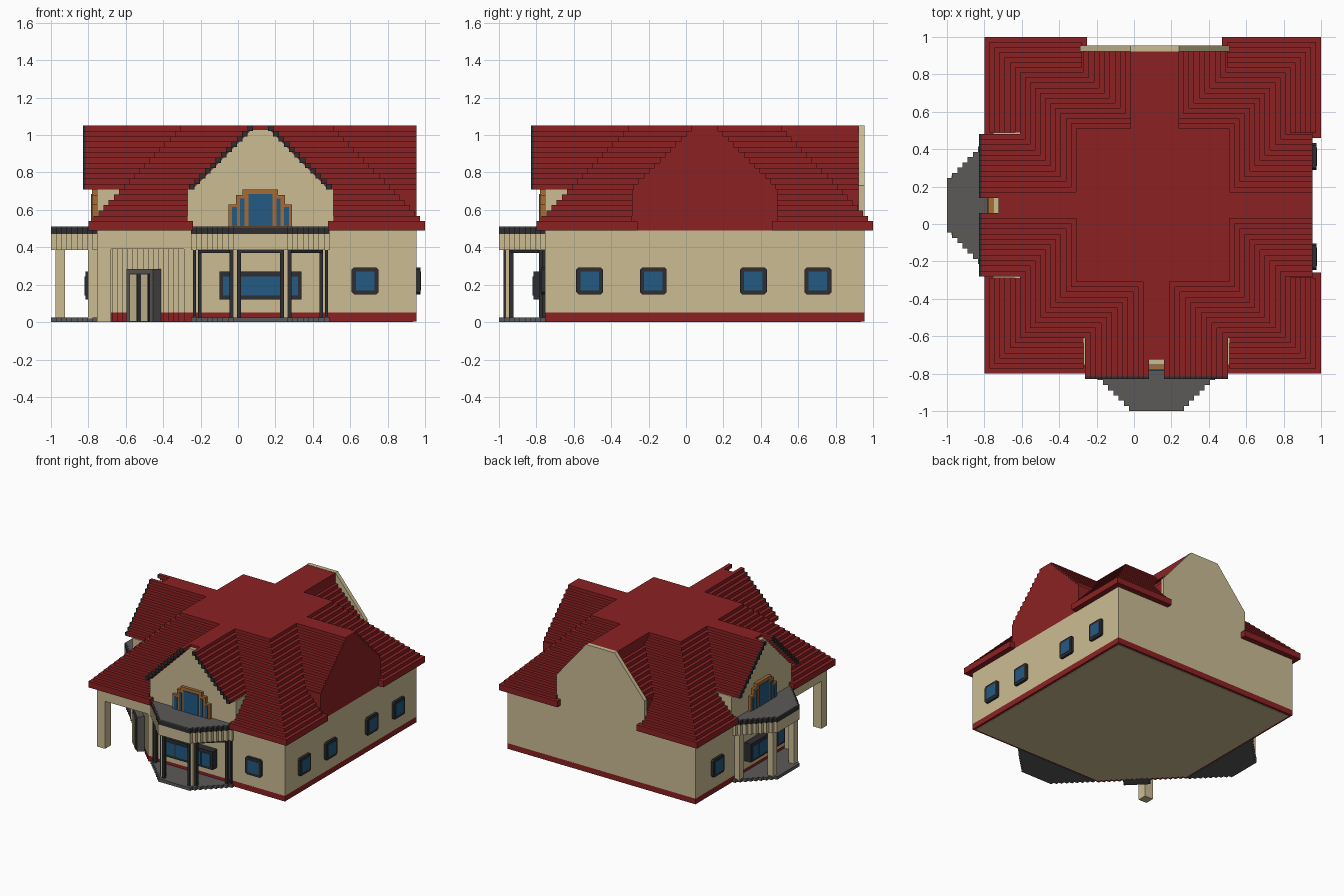
import bpy, bmesh

if "Cube" in bpy.data.objects:
    bpy.data.objects.remove(bpy.data.objects["Cube"])

def material(name, r, g, b):
    lin = lambda c: (c / 255 / 12.92) if c < 11 else ((c / 255 + 0.055) / 1.055) ** 2.4
    m = bpy.data.materials.new(name)
    m.diffuse_color = (lin(r), lin(g), lin(b), 1)
    m.use_nodes = True
    m.node_tree.nodes["Principled BSDF"].inputs["Base Color"].default_value = m.diffuse_color
    return m

RED = material("roof red", 139, 33, 35)
BEIGE = material("wall beige", 203, 188, 148)
DARK = material("dark trim", 46, 46, 49)
GREY = material("porch grey", 92, 88, 88)
BLUE = material("glass blue", 35, 90, 130)
WOOD = material("wood orange", 168, 108, 52)

# Side frames: origin, direction along the wall (u), outward direction (d)
q = 0.7071
WORLD = ((0, 0), (1, 0), (0, 1))
FRONT = ((0.12, 0), (1, 0), (0, -1))
LEFT = ((0, 0.10), (0, 1), (-1, 0))
RIGHT = ((0, 0.10), (0, 1), (1, 0))
BACK = ((0.11, 0), (1, 0), (0, 1))
CORNER = ((-0.49, -0.555), (q, -q), (-q, -q))

def part(name, mat, solids):
    """Each solid is (side, outline, low, high, upright); upright outlines are (u, z)."""
    bm = bmesh.new()
    for (o, U, D), outline, lo, hi, upright in solids:
        rings = []
        for t in (lo, hi):
            ring = []
            for a, b in outline:
                u, d, z = (a, t, b) if upright else (a, b, t)
                ring.append(bm.verts.new((o[0] + u * U[0] + d * D[0],
                                          o[1] + u * U[1] + d * D[1], z)))
            rings.append(ring)
        n = len(outline)
        bm.faces.new(rings[0])
        bm.faces.new(rings[1][::-1])
        for i in range(n):
            j = (i + 1) % n
            bm.faces.new((rings[0][j], rings[0][i], rings[1][i], rings[1][j]))
    bmesh.ops.recalc_face_normals(bm, faces=bm.faces)
    me = bpy.data.meshes.new(name)
    bm.to_mesh(me)
    bm.free()
    me.materials.append(mat)
    ob = bpy.data.objects.new(name, me)
    bpy.context.collection.objects.link(ob)
    return ob

def box(side, u0, u1, d0, d1, z0, z1):
    return (side, [(u0, d0), (u1, d0), (u1, d1), (u0, d1)], z0, z1, False)

def mirrored(half):
    return half + [(-u, v) for u, v in reversed(half)]

A, B, C = -0.755, 0.955, -0.29      # wall limits and start of the cut corner

def house_outline(inset=0):
    a, b, c, n = A + inset, B - inset, C + inset, 17
    s = (c - a) / n
    pts = [(b, a), (b, b), (a, b), (a, c)]
    for k in range(n):
        pts += [(a + s * (k + 1), c - s * k), (a + s * (k + 1), c - s * (k + 1))]
    return pts

# Walls with stepped entrance corner
part("floor", BEIGE, [(WORLD, house_outline(0.02), 0, 0.004, False)])
part("base_band", RED, [(WORLD, house_outline(), 0.004, 0.05, False)])
part("walls", BEIGE, [(WORLD, house_outline(), 0.05, 0.39, False)])
part("upper_walls", BEIGE, [box(WORLD, A, B, A, B, 0.39, 0.49)])
part("corner_pillar", BEIGE, [box(WORLD, A, -0.68, A, -0.68, 0, 0.39)])

# Entrance door on the cut corner
part("door_frame", GREY, [box(CORNER, -0.1, 0.1, -0.04, 0.05, 0, 0.285)])
part("door_panel", DARK, [box(CORNER, -0.075, 0.075, 0.045, 0.054, 0.004, 0.26)])
part("door_leaves", BEIGE, [box(CORNER, s - 0.024, s + 0.024, 0.05, 0.058, 0.004, 0.255)
                            for s in (-0.042, 0.042)])

# Stepped roof: hip square joined with four gable arms
M, DZ, N = 0.1, 0.51 / 18, 18

def gable_half(z):
    return min(0.39, 0.07 + (0.54 + DZ * (N - 1)) - z)

def roof_outline(h, g, gb, front):
    x0, x1 = M - h, M + h
    fl, fr, bl, br = 0.12 - g, 0.12 + g, 0.11 - gb, 0.11 + gb
    s0, s1 = 0.10 - g, 0.10 + g
    return [(x0, x0), (fl, x0), (fl, front), (fr, front), (fr, x0), (x1, x0),
            (x1, s0), (B, s0), (B, s1), (x1, s1), (x1, x1),
            (br, x1), (br, 0.925), (bl, 0.925), (bl, x1), (x0, x1),
            (x0, s1), (front, s1), (front, s0), (x0, s0)]

roof = [(WORLD, roof_outline(0.9, 0.36, 0.36, -0.6), 0.49, 0.54, False)]
overhang, verge = [], []
for i in range(N):
    z = 0.54 + DZ * i
    g = gable_half(z)
    end = -0.6 if z < 0.7 else -0.725
    roof.append((WORLD, roof_outline(0.9 - 0.0272 * (i + 1), g, max(g, 0.13), end),
                 z, z + DZ, False))
    if z > 0.7:
        for side in (FRONT, LEFT):
            for s in (-1, 1):
                overhang.append(box(side, s * (g - 0.03), s * g, 0.72, 0.815, z, z + DZ))
                verge.append(box(side, s * (g - 0.03), s * g, 0.815, 0.828, z, z + DZ))
part("roof", RED, roof)
part("gable_overhang", RED, overhang)
part("gable_verge", DARK, verge)

# Gable walls
gable = mirrored([(0.375, 0.70), (0.05, 1.03)])
part("gable_walls", BEIGE, [(s, gable, 0.72, 0.755, True) for s in (FRONT, LEFT)])
part("gable_sides", BEIGE, [box(s, -0.39, 0.39, 0.59, 0.755, 0.49, 0.712)
                            for s in (FRONT, LEFT)])
part("back_gable", BEIGE, [(BACK, mirrored([(0.40, 0.48), (0.40, 0.73), (0.13, 1.052)]),
                            0.922, 0.955, True)])

# Porches with balconies, front and left
K = 9
half = []
for k in range(K):
    w = 0.37 - 0.028 * k
    half += [(w, 0.75 + 0.25 * k / K), (w, 0.75 + 0.25 * (k + 1) / K)]
porch = mirrored(half)
for name, side in (("front", FRONT), ("left", LEFT)):
    part(name + "_porch_floor", GREY, [(side, porch, 0, 0.025, False)])
    part(name + "_balcony_fascia", BEIGE, [(side, porch, 0.385, 0.47, False)])
    part(name + "_balcony_rim", DARK, [(side, porch, 0.47, 0.505, False)])
    part(name + "_balcony_deck", GREY, [(side, porch, 0.505, 0.512, False)])

    # Bay window under the balcony
    part(name + "_bay_frame", DARK, [box(side, -0.22, 0.22, 0.75, 0.815, 0.12, 0.27)])
    part(name + "_bay_glass", BLUE, [box(side, u0, u1, 0.81, 0.82, 0.142, 0.245)
                                     for u0, u1 in ((-0.2, -0.125), (-0.115, 0.115), (0.125, 0.2))])

    # Arched balcony door
    arch = mirrored([(0.17, 0.5), (0.17, 0.63), (0.13, 0.63), (0.13, 0.68),
                     (0.095, 0.68), (0.095, 0.71)])
    part(name + "_balcony_door_frame", WOOD, [(side, arch, 0.75, 0.78, True)])
    glass = [box(side, -0.065, 0.065, 0.775, 0.785, 0.513, 0.685)]
    for s in (-1, 1):
        glass += [box(side, s * 0.085, s * 0.108, 0.775, 0.785, 0.513, 0.66),
                  box(side, s * 0.125, s * 0.152, 0.775, 0.785, 0.513, 0.615)]
    part(name + "_balcony_door_glass", BLUE, glass)

# Front porch: dark trimmed posts and beams; left porch: plain posts
posts, cores, beams = [], [], [box(FRONT, -0.125, 0.125, 0.955, 0.975, 0.37, 0.386)]
left_posts = []
for s in (-1, 1):
    for u, d in ((0.325, 0.775), (0.155, 0.935), (0.115, 0.965)):
        posts.append(box(FRONT, s * (u - 0.01), s * (u + 0.01), d - 0.012, d + 0.012, 0.02, 0.386))
    posts.append(box(FRONT, s * 0.345, s * 0.36, 0.75, 0.77, 0.02, 0.46))
    cores.append(box(FRONT, s * 0.122, s * 0.148, 0.925, 0.965, 0.02, 0.386))
    beams.append((FRONT, [(s * 0.155, 0.945), (s * 0.335, 0.785), (s * 0.32, 0.77),
                          (s * 0.14, 0.93)], 0.37, 0.386, False))
    for u, d in ((0.135, 0.95), (0.325, 0.777)):
        left_posts.append(box(LEFT, s * (u - 0.025), s * (u + 0.025), d - 0.025, d + 0.025, 0.02, 0.386))
part("front_porch_posts", DARK, posts)
part("front_porch_post_cores", BEIGE, cores)
part("front_porch_beams", DARK, beams)
part("left_porch_posts", BEIGE, left_posts)

# Plain windows: (side, position along wall, wall distance)
spots = [(RIGHT, y - 0.10, B) for y in (-0.515, -0.175, 0.36, 0.705)]
spots += [(FRONT, 0.56, -A), (LEFT, 0.58, -A)]
frames, panes = [], []
for side, u, d in spots:
    outline = [(u + su * a, 0.22 + sz * b) for su, sz, a, b in
               ((1, 1, 0.072, 0.06), (1, 1, 0.06, 0.072), (-1, 1, 0.06, 0.072), (-1, 1, 0.072, 0.06),
                (-1, -1, 0.072, 0.06), (-1, -1, 0.06, 0.072), (1, -1, 0.06, 0.072), (1, -1, 0.072, 0.06))]
    frames.append((side, outline, d - 0.01, d + 0.02, True))
    panes.append(box(side, u - 0.05, u + 0.05, d + 0.015, d + 0.023, 0.17, 0.27))
part("window_frames", DARK, frames)
part("window_panes", BLUE, panes)
